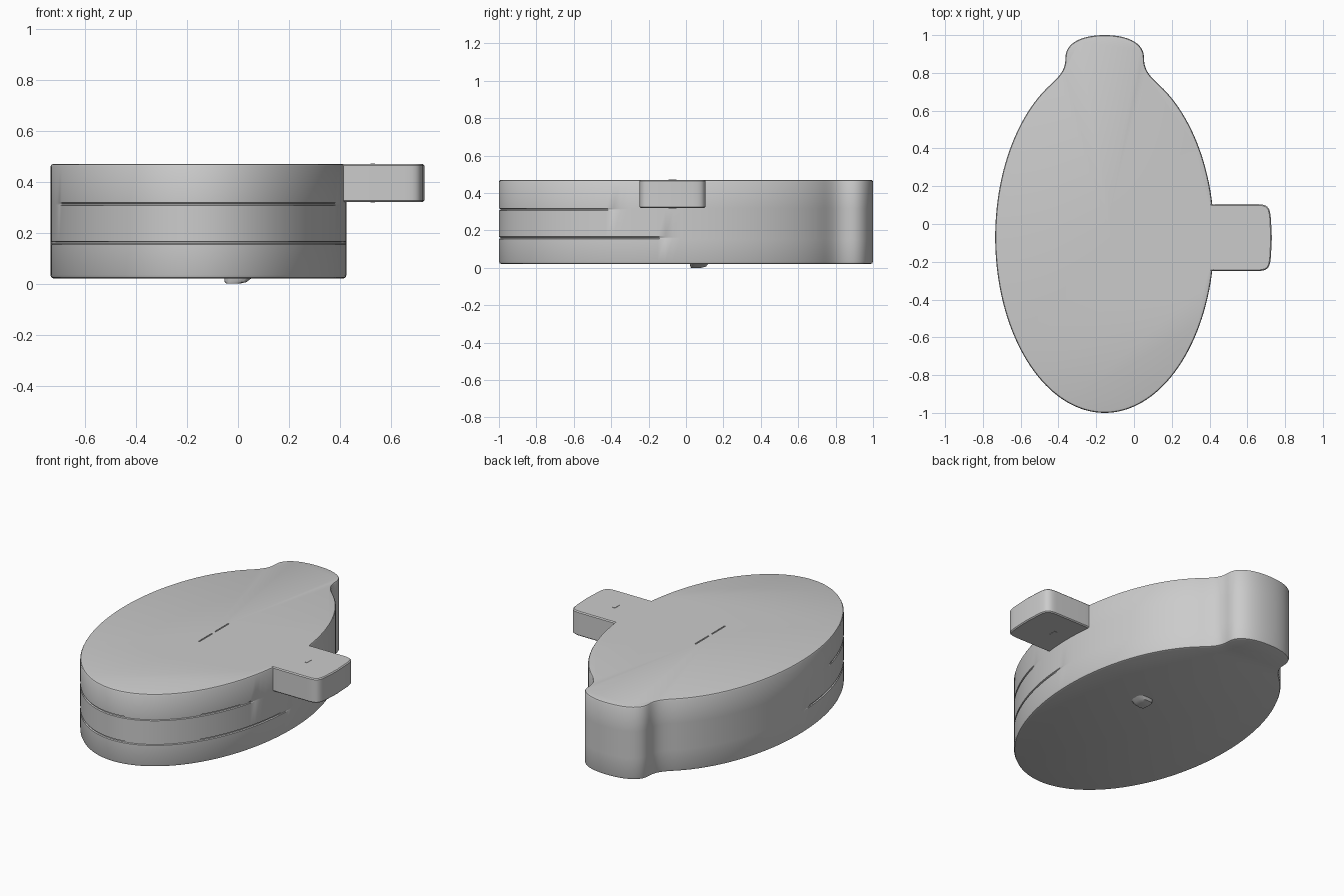
import bpy, bmesh, math
from mathutils import Vector
from mathutils.geometry import interpolate_bezier

if "Cube" in bpy.data.objects:
    bpy.data.objects.remove(bpy.data.objects["Cube"])

CX = -0.155  # symmetry axis of the body


def bez(a, b, c, d, n):
    return [p.to_2d() for p in interpolate_bezier(*[Vector((*q, 0)) for q in (a, b, c, d)], n)]


def inset(pts, dist):
    """Move a counter-clockwise outline inwards; dist may depend on the point."""
    out = []
    for i, p in enumerate(pts):
        t = (pts[(i + 1) % len(pts)] - pts[i - 1]).normalized()
        d = dist(p) if callable(dist) else dist
        out.append(p + Vector((-t.y, t.x)) * d)
    return out


def loft(name, rings):
    """Skin stacked outlines of equal length and cap both ends."""
    bm = bmesh.new()
    rows = [[bm.verts.new((p.x, p.y, z)) for p in pts] for z, pts in rings]
    n = len(rows[0])
    for a, b in zip(rows, rows[1:]):
        for i in range(n):
            j = (i + 1) % n
            bm.faces.new((a[i], a[j], b[j], b[i]))
    bm.faces.new(rows[0][::-1])
    bm.faces.new(rows[-1])
    bmesh.ops.recalc_face_normals(bm, faces=bm.faces)
    me = bpy.data.meshes.new(name)
    bm.to_mesh(me)
    bm.free()
    ob = bpy.data.objects.new(name, me)
    bpy.context.collection.objects.link(ob)
    return ob


def box(name, x, y, z, sx, sy, sz):
    h = [Vector((x + a * sx / 2, y + b * sy / 2)) for a, b in ((-1, -1), (1, -1), (1, 1), (-1, 1))]
    return loft(name, [(z - sz / 2, h), (z + sz / 2, h)])


def boolean(ob, other, op):
    m = ob.modifiers.new(op.lower(), 'BOOLEAN')
    m.operation, m.solver, m.object = op, 'EXACT', other
    bpy.context.view_layer.objects.active = ob
    bpy.ops.object.modifier_apply(modifier=m.name)
    bpy.data.objects.remove(other)


# body outline: ellipse flowing into a short neck at the back
half = []
for i in range(61):
    t = math.radians(-90 + 150 * i / 60)
    half.append(Vector((0.58 * math.cos(t), -0.07 + 0.93 * math.sin(t))))
half += bez(half[-1], (0.23, 0.79), (0.208, 0.82), (0.208, 0.88), 12)[1:]
half += bez((0.208, 0.88), (0.208, 0.96), (0.12, 1), (0, 1), 14)[1:]
full = half + [Vector((-p.x, p.y)) for p in half[-2:0:-1]]
outline = [p + Vector((CX, 0)) for p in full]


def groove(limit):
    return lambda p: 0.007 * min(1, max(0, (limit - p.y) / 0.15))


# body with edge bevels and two grooves fading out towards the back
rings = [(0.02, inset(outline, 0.014)), (0.024, inset(outline, 0.004)), (0.034, outline)]
for z, limit in ((0.16, -0.08), (0.312, -0.36)):
    rings += [(z - 0.006, outline), (z - 0.003, inset(outline, groove(limit))),
              (z + 0.003, inset(outline, groove(limit))), (z + 0.006, outline)]
rings += [(0.46, outline), (0.467, inset(outline, 0.004)), (0.47, inset(outline, 0.012))]
body = loft("body", rings)

# side tab with flared root and rounded corners
up = [Vector((0.2, 0.27))] + bez((0.37, 0.27), (0.405, 0.16), (0.40, 0.177), (0.44, 0.177), 10)
up += bez((0.65, 0.177), (0.71, 0.177), (0.72, 0.16), (0.725, 0.10), 10) + [Vector((0.73, 0))]
tab_line = [Vector((p.x, -p.y)) for p in up] + up[-2::-1]
tab_line = [p + Vector((0, -0.072)) for p in tab_line]
tab = loft("tab", [(0.32, inset(tab_line, 0.006)), (0.326, tab_line),
                   (0.464, tab_line), (0.47, inset(tab_line, 0.006))])
boolean(body, tab, 'UNION')

# two fine slits in the top face
for y in (-0.145, 0.015):
    boolean(body, box("slit_cutter", -0.12, y, 0.47, 0.008, 0.13, 0.008), 'DIFFERENCE')

# small pin through the tab
pin = box("tab_pin", 0.528, -0.072, 0.395, 0.018, 0.045, 0.154)

# sloped nub under the body
def nub_ring(cx, cy, rx, ry):
    pts = []
    for i in range(32):
        c, s = math.cos(i * math.pi / 16), math.sin(i * math.pi / 16)
        pts.append(Vector((cx + rx * math.copysign(abs(c) ** 0.6, c),
                           cy + ry * math.copysign(abs(s) ** 0.6, s))))
    return pts


nub = loft("bottom_nub", [(0.0, nub_ring(-0.02, 0.055, 0.025, 0.028)),
                          (0.006, nub_ring(-0.01, 0.065, 0.042, 0.042)),
                          (0.03, nub_ring(0.005, 0.073, 0.06, 0.053))])

for ob in (body, pin, nub):
    bpy.ops.object.select_all(action='DESELECT')
    ob.select_set(True)
    bpy.context.view_layer.objects.active = ob
    bpy.ops.object.shade_smooth_by_angle(angle=math.radians(30))
